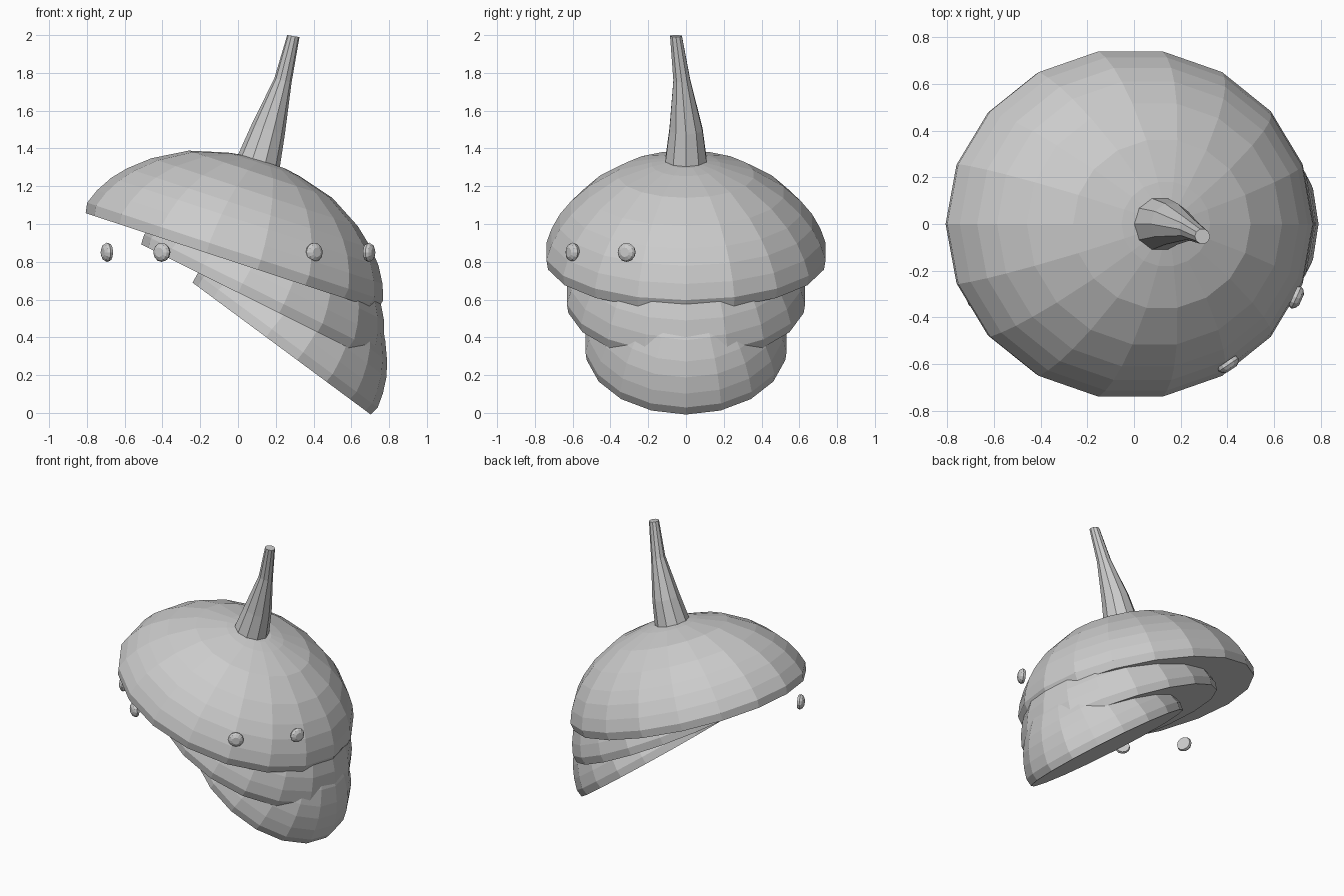
import bpy, bmesh, math
from mathutils import Matrix, Vector

default = bpy.data.objects.get("Cube")
if default:
    bpy.data.objects.remove(default, do_unlink=True)

grey = bpy.data.materials.new("light grey")
grey.use_nodes = True
COLOUR = (0.6, 0.6, 0.6, 1)
grey.diffuse_color = COLOUR
grey.node_tree.nodes["Principled BSDF"].inputs["Base Color"].default_value = COLOUR


def loft(name, rings, sides):
    """Skin a closed shape over (matrix, radius) rings."""
    bm = bmesh.new()
    loops = []
    for matrix, radius in rings:
        angles = [math.tau * i / sides for i in range(sides)]
        loops.append([bm.verts.new(matrix @ Vector((radius * math.cos(a), radius * math.sin(a), 0)))
                      for a in angles])
    for low, high in zip(loops, loops[1:]):
        for i in range(sides):
            j = (i + 1) % sides
            bm.faces.new((low[i], low[j], high[j], high[i]))
    bm.faces.new(loops[0][::-1])
    bm.faces.new(loops[-1])
    mesh = bpy.data.meshes.new(name)
    bm.to_mesh(mesh)
    bm.free()
    mesh.materials.append(grey)
    obj = bpy.data.objects.new(name, mesh)
    bpy.context.collection.objects.link(obj)
    return obj


def lathe(name, profile, sides, matrix):
    return loft(name, [(matrix @ Matrix.Translation((0, 0, h)), r) for r, h in profile], sides)


# Stacked caps: same dome profile, each smaller and tilted further
DOME = [(0.815, -0.055), (0.825, 0), (0.795, 0.08), (0.745, 0.165), (0.68, 0.24),
        (0.575, 0.33), (0.4, 0.43), (0.2, 0.485), (0.11, 0.5)]
CAPS = [("upper_cap", (-0.015, 0, 0.855), 18.2, 1, 1),
        ("middle_cap", (0.133, 0, 0.63), 26.5, 0.853, 0.97),
        ("lower_cap", (0.262, 0, 0.382), 36.5, 0.72, 0.94)]
for name, centre, tilt, width, height in CAPS:
    place = (Matrix.Translation(centre) @ Matrix.Rotation(math.radians(tilt), 4, 'Y')
             @ Matrix.Diagonal((width, width * 0.91, height, 1)))
    lathe(name, DOME, 18, place)

# Bent stalk rising from the upper cap: centre, tilt, radius
STALK = [((0.11, 0, 1.33), 18, 0.116), ((0.16, 0, 1.5), 17, 0.092),
         ((0.238, -0.022, 1.76), 14, 0.047), ((0.293, -0.053, 1.995), 9, 0.033)]
loft("stalk", [(Matrix.Translation(c) @ Matrix.Rotation(math.radians(t), 4, 'Y'), r)
               for c, t, r in STALK], 10)

# Round studs facing outward, mirrored left and right
STUD = [(0.046, -0.016), (0.051, 0), (0.043, 0.014), (0.025, 0.024)]
for side, sign in (("left", 1), ("right", -1)):
    for spot, x, y in (("outer", 0.695, -0.315), ("inner", 0.405, -0.602)):
        outward = Vector((sign * x, y, 0))
        turn = outward.to_track_quat('Z', 'Y').to_matrix().to_4x4()
        lathe(f"{side}_{spot}_stud", STUD, 12,
              Matrix.Translation((sign * x, y, 0.85)) @ turn)
